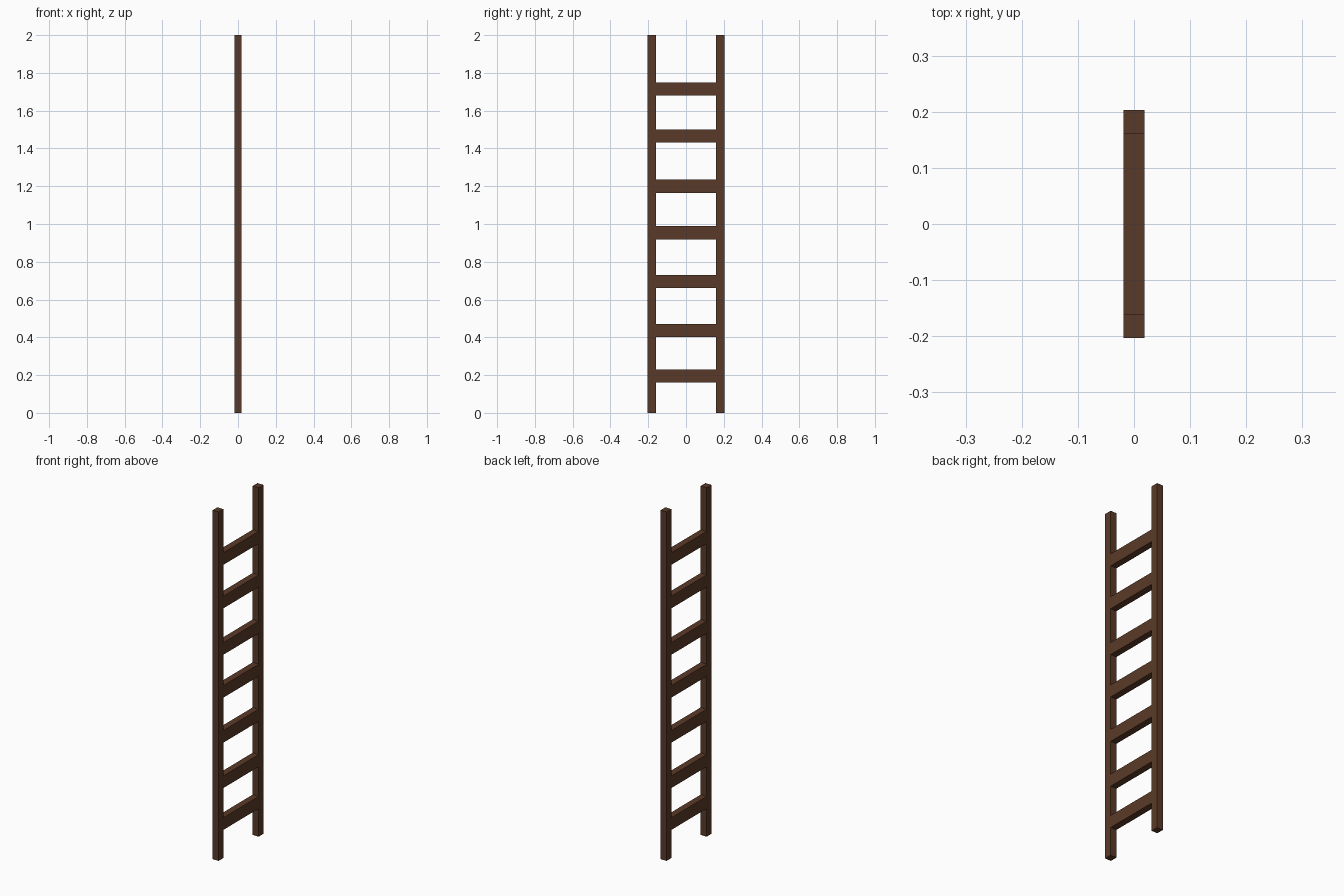
import bpy

if "Cube" in bpy.data.objects:
    bpy.data.objects.remove(bpy.data.objects["Cube"])

HALF_DEPTH = 0.019
OUTER_Y, INNER_Y = 0.203, 0.16
HEIGHT = 2.0
RUNG_HEIGHT = 0.07
RUNG_CENTRES = [0.196, 0.436, 0.696, 0.954, 1.200, 1.466, 1.715]

wood = bpy.data.materials.new("dark_wood")
wood.diffuse_color = (0.102, 0.042, 0.021, 1)
wood.use_nodes = True
wood.node_tree.nodes["Principled BSDF"].inputs["Base Color"].default_value = wood.diffuse_color


def box(name, y0, y1, z0, z1):
    bpy.ops.mesh.primitive_cube_add(size=1, location=(0, (y0 + y1) / 2, (z0 + z1) / 2))
    obj = bpy.context.object
    obj.name = name
    obj.scale = (2 * HALF_DEPTH, y1 - y0, z1 - z0)
    bpy.ops.object.transform_apply(location=False, rotation=False, scale=True)
    obj.data.materials.append(wood)
    return obj


# Two upright rails
box("front_rail", -OUTER_Y, -INNER_Y, 0, HEIGHT)
box("back_rail", INNER_Y, OUTER_Y, 0, HEIGHT)

# Slightly uneven flat rungs, fitted between the rails
for i, z in enumerate(RUNG_CENTRES, 1):
    box(f"rung_{i}", -INNER_Y, INNER_Y, z - RUNG_HEIGHT / 2, z + RUNG_HEIGHT / 2)
